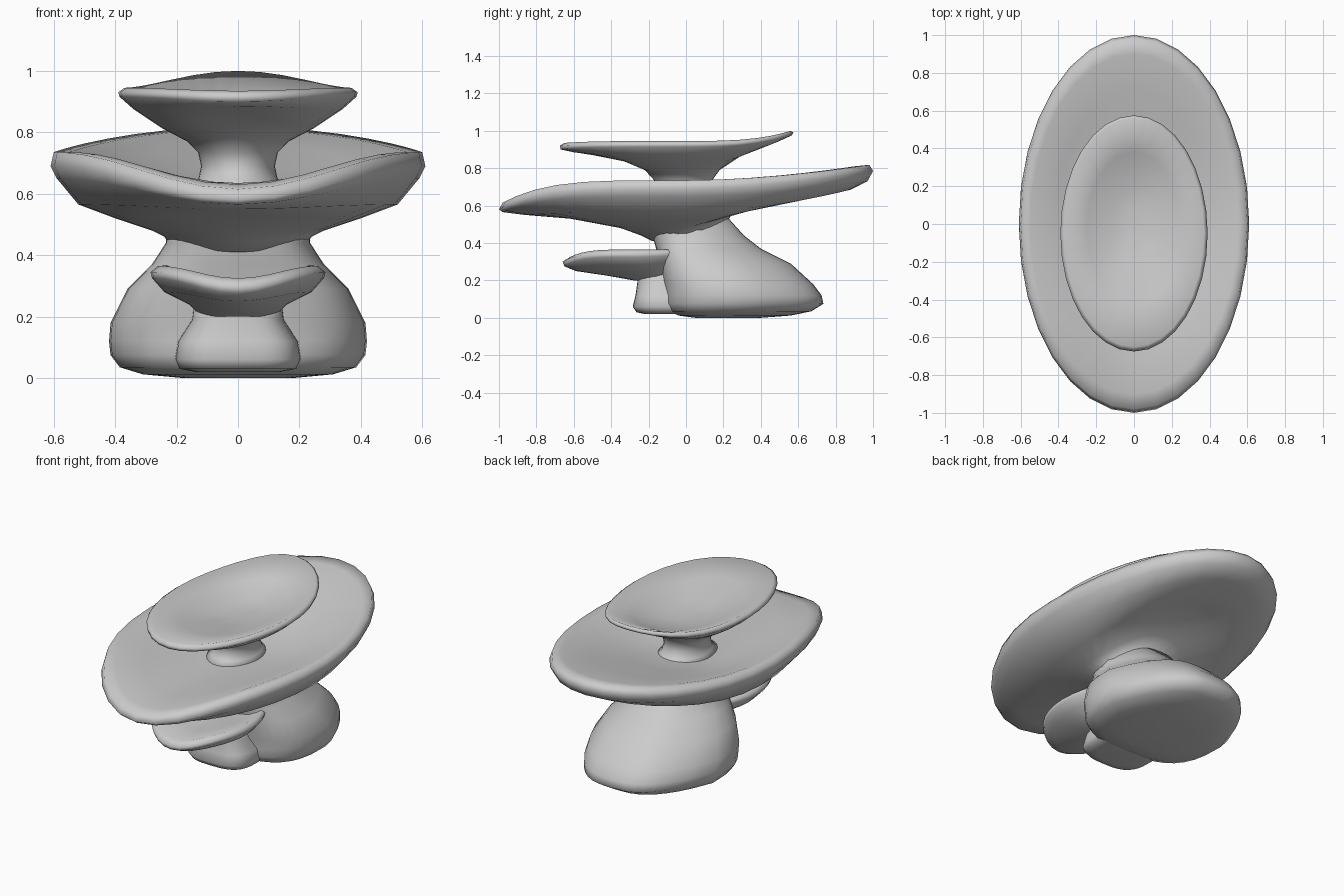
import bpy, bmesh, math

SEG = 32


def spow(v, p):
    return math.copysign(abs(v) ** p, v)


def loft(name, rings, square=1.0, front_p=4.5, back_p=1.8, taper=0.0):
    """Closed loft; ring = (half width, y front, y back, z front, z side, z back)."""
    bm = bmesh.new()
    loops = []
    for rx, yf, yb, zf, zs, zb in rings:
        loop = []
        for i in range(SEG):
            a = 2 * math.pi * i / SEG
            c, s = spow(math.cos(a), square), spow(math.sin(a), square)
            c *= 1 - taper * max(0, s)          # narrower towards the back
            z = zs + ((zb - zs) * s ** back_p if s > 0 else (zf - zs) * abs(s) ** front_p)
            loop.append(bm.verts.new((rx * c, (yf + yb) / 2 + s * (yb - yf) / 2, z)))
        loops.append(loop)
    for lo, hi in zip(loops, loops[1:]):
        for i in range(SEG):
            j = (i + 1) % SEG
            bm.faces.new((lo[i], lo[j], hi[j], hi[i]))
    bm.faces.new(loops[0][::-1])
    bm.faces.new(loops[-1])
    bmesh.ops.recalc_face_normals(bm, faces=bm.faces)
    for f in bm.faces:
        f.smooth = True
    mesh = bpy.data.meshes.new(name)
    bm.to_mesh(mesh)
    bm.free()
    ob = bpy.data.objects.new(name, mesh)
    bpy.context.collection.objects.link(ob)
    return ob


def flat(rx, yf, yb, z):
    return (rx, yf, yb, z, z, z)


# Boxy rounded base, leaning back and narrowing into the neck
loft("base", [
    flat(.18, .05, .40, 0), flat(.31, -.04, .56, .012), flat(.385, -.09, .67, .035),
    flat(.415, -.11, .735, .075), flat(.42, -.11, .725, .12), flat(.415, -.12, .68, .18),
    flat(.36, -.14, .56, .29), flat(.28, -.16, .40, .37), flat(.235, -.18, .31, .44),
    flat(.235, -.19, .22, .54)], square=.66, taper=.38)

# Small foot under the front shelf
loft("front_foot", [
    flat(.14, -.22, .1, .02), flat(.19, -.265, .1, .03), flat(.205, -.285, .1, .06),
    flat(.195, -.27, .1, .12), flat(.15, -.26, .1, .19), flat(.14, -.26, .1, .27)],
    square=.65)

# Small front shelf
loft("front_shelf", [
    (.12, -.28, .00, .20, .20, .25), (.16, -.42, .05, .225, .24, .30),
    (.24, -.59, .08, .25, .28, .32), (.28, -.65, .10, .275, .325, .35),
    (.285, -.66, .10, .30, .345, .36), (.26, -.62, .10, .325, .365, .37),
    (.17, -.42, .05, .31, .335, .35), (.05, -.25, .0, .325, .325, .33)])

# Large shallow dish
loft("large_dish", [
    (.22, -.18, .20, .41, .43, .46), (.24, -.24, .23, .44, .46, .53),
    (.28, -.35, .28, .48, .48, .60), (.40, -.62, .60, .53, .52, .66),
    (.52, -.86, .88, .55, .565, .685), (.59, -.98, .97, .565, .65, .73),
    (.61, -1.0, 1.0, .58, .69, .785), (.60, -.98, .98, .615, .735, .818),
    (.55, -.90, .90, .63, .735, .81), (.42, -.70, .70, .635, .685, .77),
    (.25, -.40, .40, .625, .635, .69), (.13, -.18, .17, .625, .625, .64)])

# Upper cap with its flared stem
loft("upper_cap", [
    flat(.17, -.24, .22, .61), flat(.13, -.18, .16, .645), flat(.12, -.16, .135, .69),
    flat(.13, -.17, .14, .735),
    (.165, -.22, .18, .79, .77, .79), (.25, -.38, .30, .86, .815, .87),
    (.34, -.60, .50, .885, .875, .945), (.385, -.67, .565, .90, .915, .975),
    (.39, -.675, .575, .92, .93, .99), (.37, -.65, .56, .935, .945, 1.0),
    (.25, -.43, .38, .91, .90, .92), (.12, -.20, .20, .87, .86, .86),
    (.05, -.08, .08, .855, .85, .85)], back_p=3.5)
